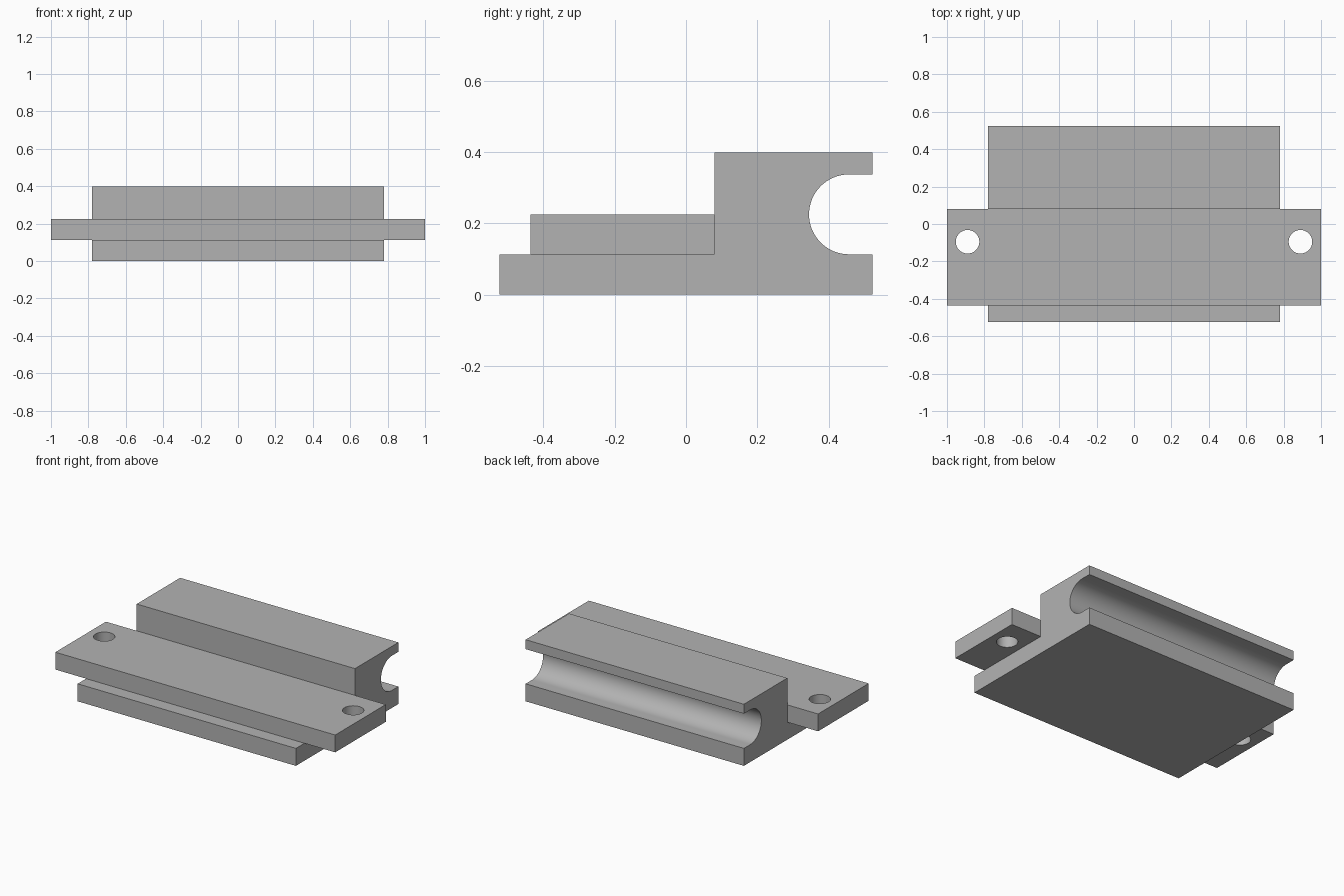
import bpy, bmesh, math

old = bpy.data.objects.get("Cube")
if old:
    bpy.data.objects.remove(old, do_unlink=True)

grey = bpy.data.materials.new("plain grey")
grey.use_nodes = True
colour = (0.45, 0.45, 0.45, 1)
grey.diffuse_color = colour
grey.node_tree.nodes["Principled BSDF"].inputs["Base Color"].default_value = colour


def extrude(name, points, direction):
    """Turn a closed outline into a solid prism."""
    bm = bmesh.new()
    face = bm.faces.new([bm.verts.new(p) for p in points])
    grown = bmesh.ops.extrude_face_region(bm, geom=[face])["geom"]
    bmesh.ops.translate(bm, vec=direction,
                        verts=[g for g in grown if isinstance(g, bmesh.types.BMVert)])
    bmesh.ops.recalc_face_normals(bm, faces=bm.faces)
    mesh = bpy.data.meshes.new(name)
    bm.to_mesh(mesh)
    bm.free()
    mesh.materials.append(grey)
    obj = bpy.data.objects.new(name, mesh)
    bpy.context.collection.objects.link(obj)
    return obj


def shade(obj):
    bpy.ops.object.select_all(action='DESELECT')
    obj.select_set(True)
    bpy.context.view_layer.objects.active = obj
    bpy.ops.object.shade_smooth_by_angle(angle=math.radians(30))


HALF, DEPTH, BASE, TOP, STEP = 0.78, 0.523, 0.113, 0.398, 0.08
PLATE_TOP, PLATE_FRONT = 0.225, -0.436

# Stepped body with a round-bottomed groove along the back
radius, groove_y, segments = 0.112, 0.457, 32
groove = [(groove_y - radius * math.sin(math.pi * i / segments),
           PLATE_TOP - radius * math.cos(math.pi * i / segments))
          for i in range(segments + 1)]
profile = [(-DEPTH, 0), (DEPTH, 0), (DEPTH, BASE)] + groove + [
    (DEPTH, PLATE_TOP + radius), (DEPTH, TOP), (STEP, TOP), (STEP, BASE), (-DEPTH, BASE)]
body = extrude("grooved_body", [(-HALF, y, z) for y, z in profile], (2 * HALF, 0, 0))
shade(body)

# Mounting plate resting on the front step
plate = extrude("mounting_plate",
                [(x, y, BASE) for x, y in ((-1, PLATE_FRONT), (1, PLATE_FRONT),
                                           (1, STEP), (-1, STEP))],
                (0, 0, PLATE_TOP - BASE))

# Screw holes through both plate ends
cutters = []
for side, x in (("left", 0.89), ("right", -0.89)):
    bpy.ops.mesh.primitive_cylinder_add(vertices=48, radius=0.063, depth=0.4,
                                        location=(x, -0.095, 0.17))
    cutter = bpy.context.object
    cutter.name = side + "_hole_cutter"
    cutter.data.materials.append(grey)
    cut = plate.modifiers.new(side + "_hole", 'BOOLEAN')
    cut.operation = 'DIFFERENCE'
    cut.solver = 'EXACT'
    cut.object = cutter
    cutters.append(cutter)

# Bake the holes and discard the cutters
bpy.context.view_layer.update()
evaluated = plate.evaluated_get(bpy.context.evaluated_depsgraph_get())
plate_mesh = bpy.data.meshes.new_from_object(evaluated)
plate.modifiers.clear()
plate.data = plate_mesh
for cutter in cutters:
    bpy.data.objects.remove(cutter, do_unlink=True)
shade(plate)
